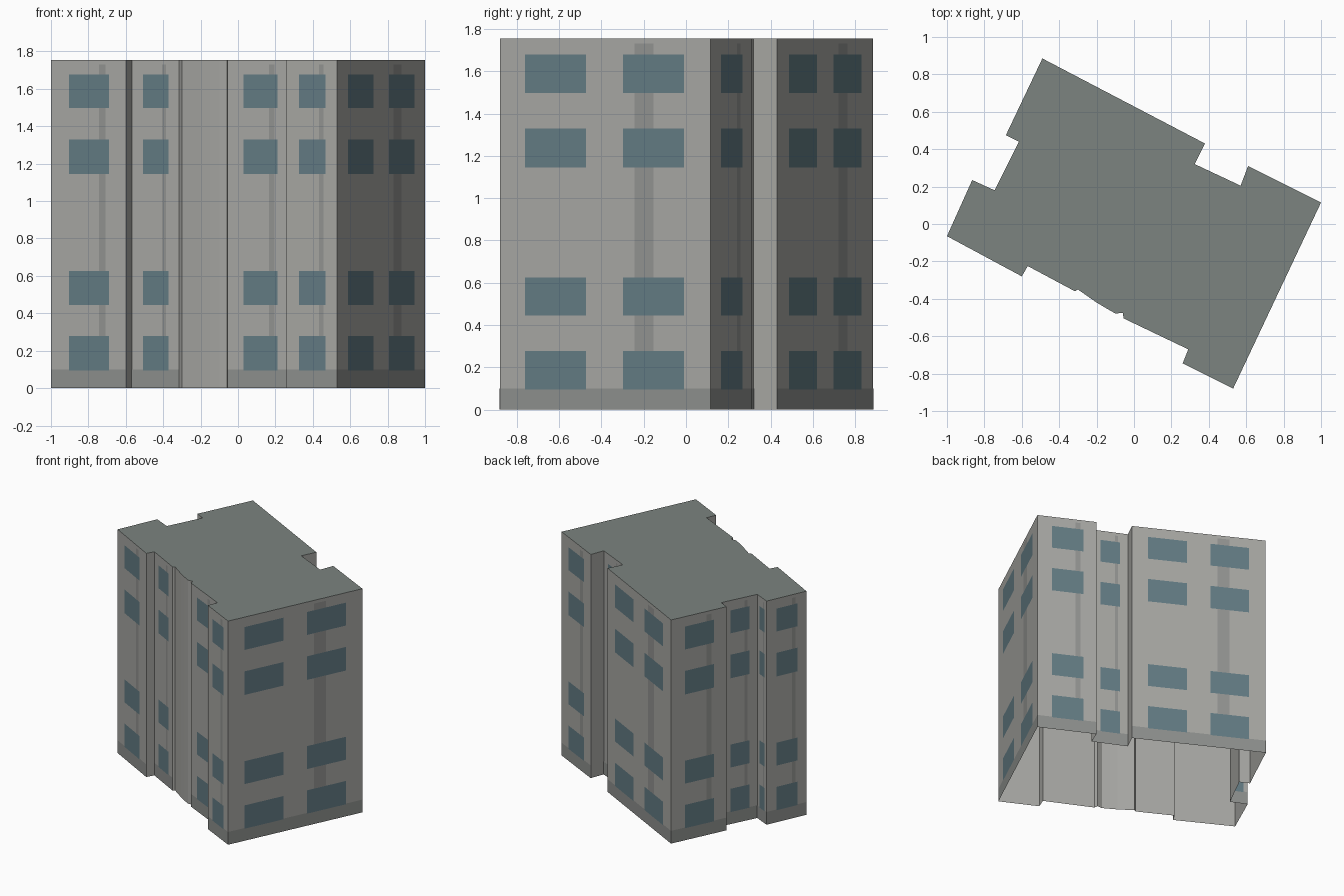
import bpy, bmesh
from mathutils import Vector

if "Cube" in bpy.data.objects:
    bpy.data.objects.remove(bpy.data.objects["Cube"])

H = 1.755
# Footprint, counter-clockwise: x, y, windows on the wall starting at this corner
PLAN = [(-1, -.065, 1), (-.6, -.28, 0), (-.568, -.225, 1), (-.315, -.36, 0),
        (-.3, -.35, 0), (-.2, -.42, 0), (-.15, -.45, 0), (-.1, -.478, 0),
        (-.06, -.476, 0), (-.055, -.505, 1), (.29, -.67, 0), (.26, -.745, 1),
        (.53, -.88, 2), (1, .115, 1), (.61, .31, 0), (.57, .205, 1),
        (.325, .32, 0), (.38, .43, 2), (-.49, .885, 1), (-.685, .475, 0),
        (-.615, .44, 1), (-.745, .18, 1), (-.865, .235, 1)]
FLOORS = [(.095, .278), (.445, .625), (1.145, 1.33), (1.498, 1.678)]
COLUMNS = {1: [(.245, .775)], 2: [(.12, .41), (.585, .875)]}


def finish(name, bm, color):
    me = bpy.data.meshes.new(name)
    bm.to_mesh(me)
    bm.free()
    mat = bpy.data.materials.new(name)
    mat.diffuse_color = (*color, 1)
    mat.use_nodes = True
    mat.node_tree.nodes["Principled BSDF"].inputs["Base Color"].default_value = mat.diffuse_color
    me.materials.append(mat)
    bpy.context.collection.objects.link(bpy.data.objects.new(name, me))


def panel(bm, a, b, u0, u1, z0, z1, off=0):
    """Upright rectangle on wall a-b between fractions u0 and u1."""
    d = b - a
    n = Vector((d.y, -d.x, 0)).normalized() * off
    p, q = a + d * u0 + n, a + d * u1 + n
    up = Vector((0, 0, 1))
    bm.faces.new([bm.verts.new(v) for v in
                  (p + up * z0, q + up * z0, q + up * z1, p + up * z1)])


walls, plinth, strips, windows, roof = [bmesh.new() for _ in range(5)]
for i, (x, y, count) in enumerate(PLAN):
    nx, ny, _ = PLAN[(i + 1) % len(PLAN)]
    a, b = Vector((x, y, 0)), Vector((nx, ny, 0))
    panel(walls, a, b, 0, 1, 0, H)
    if count:
        panel(plinth, a, b, 0, 1, 0, .1, .001)
        panel(strips, a, b, .64, .73, .1, 1.73, .001)
        for u0, u1 in COLUMNS[count]:
            for z0, z1 in FLOORS:
                panel(windows, a, b, u0, u1, z0, z1, .002)
bmesh.ops.remove_doubles(walls, verts=walls.verts, dist=.0001)

# Flat roof; the underside of the building stays open
roof.faces.new([roof.verts.new((x, y, H)) for x, y, _ in PLAN])

finish("walls", walls, (.39, .39, .37))
finish("plinth", plinth, (.27, .28, .27))
finish("wall_strips", strips, (.29, .295, .285))
finish("windows", windows, (.125, .2, .23))
finish("roof", roof, (.2, .23, .215))
